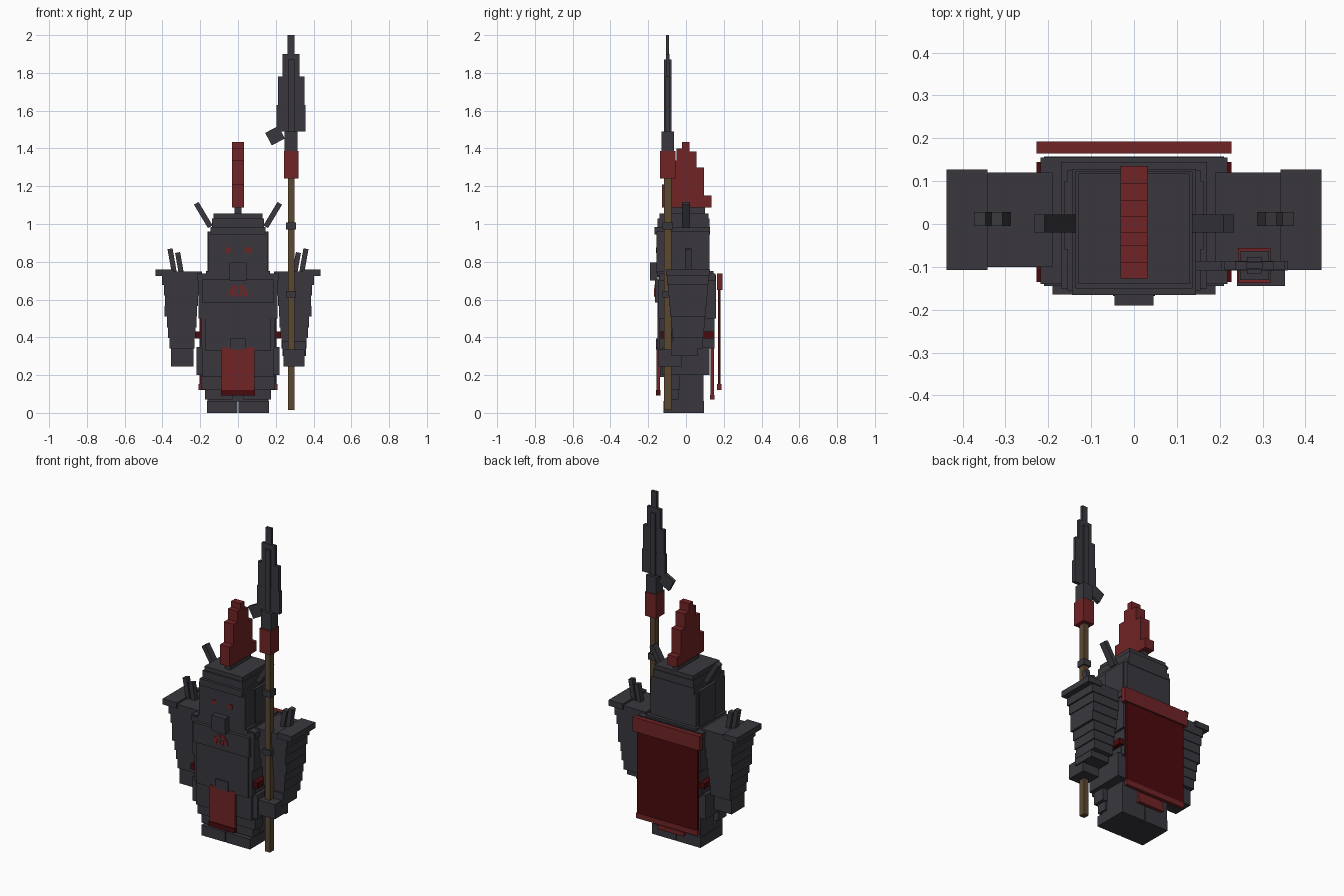
import bpy
import math
from mathutils import Matrix, Vector

cube = bpy.data.objects.get("Cube")
if cube:
    bpy.data.objects.remove(cube, do_unlink=True)


def material(name, rgb):
    m = bpy.data.materials.new(name)
    m.use_nodes = True
    m.diffuse_color = (*rgb, 1)
    m.node_tree.nodes["Principled BSDF"].inputs["Base Color"].default_value = (*rgb, 1)
    return m


STEEL = material("dark steel", (0.041, 0.039, 0.048))
RED = material("red cloth", (0.165, 0.017, 0.019))
DARK = material("deep red cloth", (0.07, 0.003, 0.004))
WOOD = material("brown wood", (0.105, 0.065, 0.032))

FACES = [(0, 2, 3, 1), (4, 5, 7, 6), (0, 1, 5, 4), (2, 6, 7, 3), (0, 4, 6, 2), (1, 3, 7, 5)]


def box(name, x, y, z, mat=STEEL, tilt=0):
    """Box between x, y and z ranges, tilted in degrees about its own y axis."""
    c = Vector((sum(x) / 2, sum(y) / 2, sum(z) / 2))
    rot = Matrix.Rotation(math.radians(tilt), 3, 'Y')
    verts = [c + rot @ (Vector((a, b, d)) - c) for a in x for b in y for d in z]
    mesh = bpy.data.meshes.new(name)
    mesh.from_pydata(verts, [], FACES)
    mesh.materials.append(mat)
    ob = bpy.data.objects.new(name, mesh)
    bpy.context.collection.objects.link(ob)
    return ob


def pair(name, x, y, z, mat=STEEL, tilt=0):
    """The same box on the left (+x) and right (-x)."""
    box("left_" + name, x, y, z, mat, tilt)
    box("right_" + name, (-x[1], -x[0]), y, z, mat, -tilt)


def mid(name, half, y, z, mat=STEEL):
    """Box centred on x = 0."""
    return box(name, (-half, half), y, z, mat)


# Legs and feet
pair("foot", (0.003, 0.165), (-0.12, 0.095), (0, 0.063))
pair("leg", (0.001, 0.162), (-0.085, 0.093), (0.06, 0.30))
pair("shin_plate", (0.03, 0.175), (-0.105, -0.04), (0.07, 0.20))
pair("knee_plate", (0.05, 0.195), (-0.115, -0.035), (0.125, 0.24))

# Skirt, belt and torso
mid("hips", 0.20, (-0.12, 0.125), (0.20, 0.40))
pair("skirt_side", (0.12, 0.22), (-0.125, 0.125), (0.20, 0.35))
pair("skirt_front", (0.045, 0.19), (-0.138, -0.10), (0.19, 0.385))
mid("belt", 0.227, (-0.135, 0.145), (0.395, 0.43), DARK)
mid("waist", 0.195, (-0.143, 0.15), (0.34, 0.52))
mid("torso", 0.21, (-0.145, 0.158), (0.50, 0.73))
mid("shoulder_yoke", 0.218, (-0.14, 0.155), (0.70, 0.738))
mid("collar", 0.17, (-0.15, 0.145), (0.72, 0.75))
mid("breast_plate", 0.19, (-0.165, -0.13), (0.585, 0.705))
mid("belly_plate", 0.175, (-0.152, -0.13), (0.33, 0.59))
mid("buckle", 0.043, (-0.16, -0.14), (0.335, 0.395))

# Chest emblem
pair("emblem_crown", (0.004, 0.030), (-0.168, -0.164), (0.652, 0.675), RED, 25)
pair("emblem_side", (0.026, 0.046), (-0.1685, -0.164), (0.617, 0.657), RED, -10)
pair("emblem_tooth", (0.004, 0.018), (-0.1675, -0.164), (0.615, 0.643), RED, 20)

# Loincloths and cape
mid("front_cloth", 0.087, (-0.155, -0.137), (0.12, 0.345), RED)
mid("front_cloth_hem", 0.089, (-0.16, -0.135), (0.093, 0.122), DARK)
mid("back_cloth", 0.087, (0.13, 0.148), (0.09, 0.34), RED)
mid("back_cloth_hem", 0.089, (0.128, 0.15), (0.07, 0.095), RED)
mid("cape", 0.205, (0.169, 0.183), (0.14, 0.67), DARK)
mid("cape_top", 0.228, (0.164, 0.193), (0.65, 0.738), RED)
mid("cape_hem", 0.208, (0.165, 0.187), (0.12, 0.152), RED)

# Head and helmet
mid("head", 0.155, (-0.155, 0.125), (0.74, 0.96))
pair("cheek_plate", (0.14, 0.162), (-0.06, 0.10), (0.75, 0.96))
mid("helmet_brim", 0.145, (-0.166, 0.128), (0.945, 0.985))
mid("helmet", 0.137, (-0.15, 0.124), (0.98, 1.03))
mid("helmet_cap", 0.13, (-0.14, 0.118), (1.03, 1.055))
mid("jaw_guard", 0.046, (-0.19, -0.15), (0.70, 0.797))
pair("eye", (0.04, 0.07), (-0.158, -0.154), (0.847, 0.875), RED)
pair("horn", (0.170, 0.198), (-0.02, 0.022), (0.975, 1.12), STEEL, 31)

# Plume built from stepped columns
mid("plume_base", 0.018, (-0.10, 0.10), (1.05, 1.095))
edges = [-0.127, -0.09, -0.05, -0.02, 0.018, 0.055, 0.095, 0.135]
heights = [1.21, 1.335, 1.40, 1.435, 1.385, 1.30, 1.15]
for i, top in enumerate(heights):
    mid(f"plume_{i + 1}", 0.032, (edges[i], edges[i + 1]), (1.088, top), RED)

# Arms: tiers that narrow downward
outer = [0.402, 0.392, 0.386, 0.390, 0.375, 0.37, 0.362]
step = 0.056
for i, x in enumerate(outer):
    top = 0.735 - i * step
    pair(f"arm_tier_{i + 1}", (0.205 + 0.004 * i, x), (-0.10 + 0.005 * i, 0.12 - 0.005 * i),
         (top - step - 0.002, top))
pair("shoulder_plate", (0.19, 0.37), (-0.10, 0.12), (0.72, 0.748))
pair("shoulder_rim", (0.342, 0.437), (-0.107, 0.127), (0.725, 0.76))
pair("outer_spike", (0.335, 0.362), (-0.005, 0.028), (0.74, 0.87), STEEL, 10)
pair("inner_spike", (0.295, 0.322), (-0.005, 0.028), (0.72, 0.85), STEEL, 10)
box("left_hand", (0.24, 0.352), (-0.145, -0.02), (0.245, 0.335))
box("left_forearm", (0.235, 0.36), (-0.08, 0.06), (0.30, 0.38))
box("right_hand", (-0.355, -0.235), (-0.06, 0.065), (0.245, 0.36))

# Spear
SX, SY = 0.281, -0.097


def spear(name, hx, hy, z, mat=STEEL):
    box("spear_" + name, (SX - hx, SX + hx), (SY - hy, SY + hy), z, mat)


spear("shaft", 0.017, 0.019, (0.015, 1.25), WOOD)
spear("lower_ring", 0.026, 0.028, (0.61, 0.645))
spear("upper_ring", 0.026, 0.028, (0.97, 1.008))
spear("tassel", 0.038, 0.041, (1.24, 1.387), RED)
spear("socket", 0.034, 0.034, (1.387, 1.49))
spear("rib", 0.017, 0.02, (1.48, 1.87))
spear("blade_base", 0.077, 0.011, (1.49, 1.63))
spear("blade_body", 0.070, 0.0105, (1.62, 1.78))
spear("blade_neck", 0.045, 0.010, (1.77, 1.90))
spear("tip", 0.019, 0.008, (1.89, 2.0))
box("spear_hook", (0.157, 0.235), (SY - 0.011, SY + 0.011), (1.43, 1.505), STEEL, -28)
